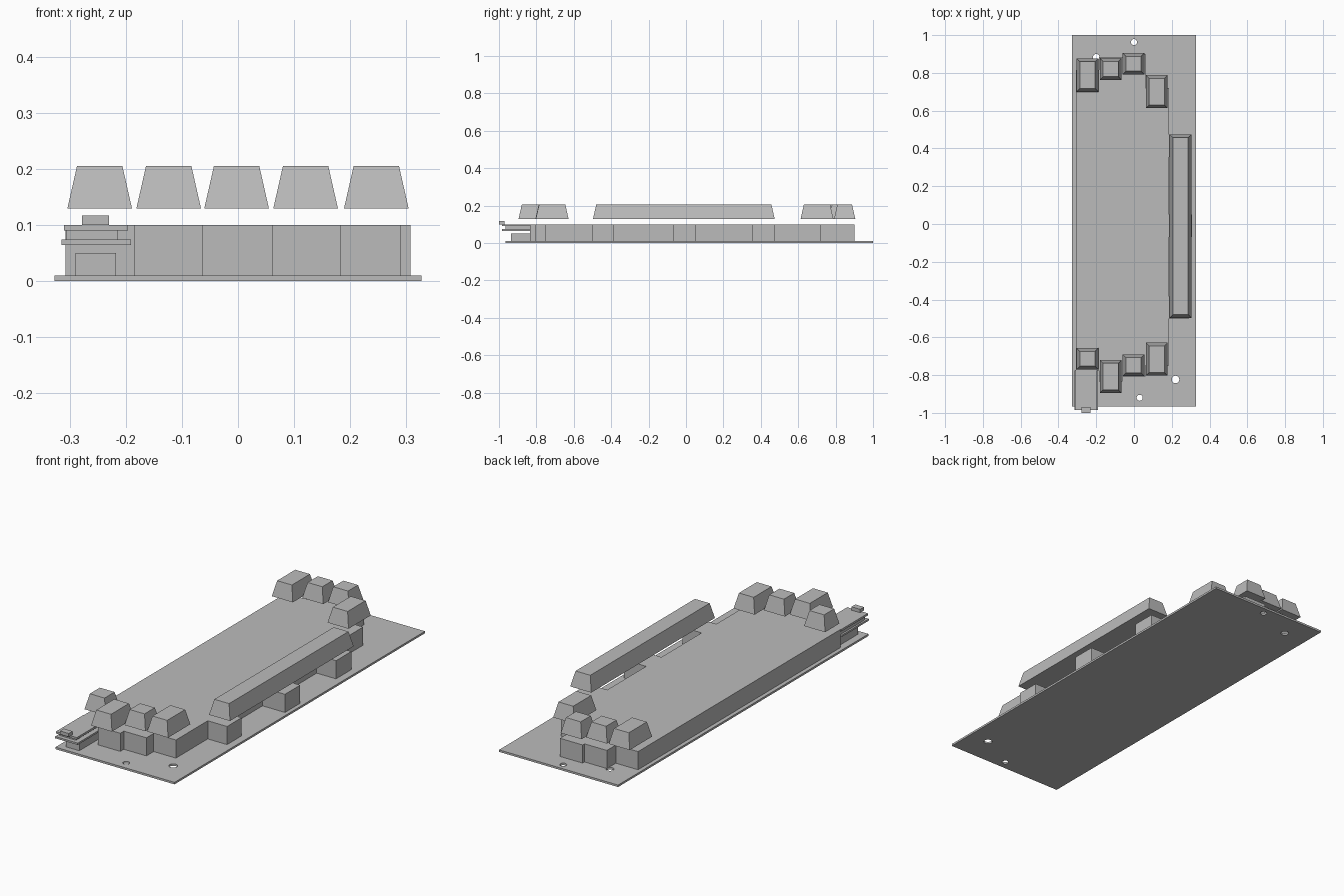
import bpy, bmesh, math

cube = bpy.data.objects.get("Cube")
if cube:
    bpy.data.objects.remove(cube, do_unlink=True)

grey = bpy.data.materials.new("light grey")
grey.use_nodes = True
grey.diffuse_color = (0.5, 0.5, 0.5, 1)
grey.node_tree.nodes["Principled BSDF"].inputs["Base Color"].default_value = (0.5, 0.5, 0.5, 1)


def finish(name, bm):
    bmesh.ops.recalc_face_normals(bm, faces=bm.faces)
    mesh = bpy.data.meshes.new(name)
    bm.to_mesh(mesh)
    bm.free()
    mesh.materials.append(grey)
    obj = bpy.data.objects.new(name, mesh)
    bpy.context.collection.objects.link(obj)
    return obj


def prism(name, outline, z0, z1):
    """Extrude a flat outline from z0 up to z1."""
    bm = bmesh.new()
    base = bm.faces.new([bm.verts.new((x, y, z0)) for x, y in outline])
    top = bmesh.ops.extrude_face_region(bm, geom=[base])["geom"]
    bmesh.ops.translate(bm, vec=(0, 0, z1 - z0),
                        verts=[v for v in top if isinstance(v, bmesh.types.BMVert)])
    return finish(name, bm)


def block(name, x0, x1, y0, y1, z0, z1, taper=0):
    """Box whose top face is inset by taper."""
    bm = bmesh.new()
    bmesh.ops.create_cube(bm, size=1)
    for v in bm.verts:
        t = taper if v.co.z > 0 else 0
        v.co = (x0 + t if v.co.x < 0 else x1 - t,
                y0 + t if v.co.y < 0 else y1 - t,
                z1 if v.co.z > 0 else z0)
    return finish(name, bm)


# Base plate with four screw holes
plate = block("base_plate", -0.327, 0.327, -0.965, 1.0, 0, 0.01)
for x, y, r in [(0, 0.963, 0.016), (-0.2, 0.882, 0.018),
                (0.22, -0.823, 0.02), (0.03, -0.92, 0.016)]:
    hole = prism("hole_cutter", [(x + r * math.cos(a * math.tau / 24),
                                  y + r * math.sin(a * math.tau / 24)) for a in range(24)],
                 -0.02, 0.03)
    hole.hide_render = True
    cut = plate.modifiers.new("hole", 'BOOLEAN')
    cut.object = hole
    cut.solver = 'EXACT'
    bpy.context.view_layer.objects.active = plate
    bpy.ops.object.modifier_apply(modifier=cut.name)
    bpy.data.objects.remove(hole, do_unlink=True)

# Body: four stepped columns, with three tabs along the +x side
edges = [-0.307, -0.185, -0.062, 0.062, 0.184]
front = [-0.775, -0.835, -0.807, -0.75]
back = [0.815, 0.885, 0.9, 0.72]
tabs = [(-0.5, -0.385, 0.29), (-0.07, 0.05, 0.307), (0.355, 0.475, 0.29)]
outline = []
for i, y in enumerate(front):
    outline += [(edges[i], y), (edges[i + 1], y)]
for y0, y1, x in tabs:
    outline += [(edges[-1], y0), (x, y0), (x, y1), (edges[-1], y1)]
for i, y in reversed(list(enumerate(back))):
    outline += [(edges[i + 1], y), (edges[i], y)]
prism("body", outline, 0.01, 0.1)

# Tapered keycaps floating above the body, one pair per column
starts = [-0.304, -0.181, -0.06, 0.063]
back_keys = [(0.7, 0.876), (0.763, 0.878), (0.792, 0.905), (0.613, 0.788)]
front_keys = [(-0.77, -0.657), (-0.895, -0.72), (-0.805, -0.69), (-0.803, -0.628)]
for i, x in enumerate(starts):
    for side, keys in (("back", back_keys), ("front", front_keys)):
        block(f"{side}_keycap_{i + 1}", x, x + 0.115, *keys[i], 0.13, 0.205, 0.017)
block("long_keycap", 0.189, 0.304, -0.497, 0.474, 0.13, 0.205, 0.017)

# Controller stack in the front corner
block("socket_block", -0.29, -0.217, -0.935, -0.775, 0.01, 0.05)
block("lower_board", -0.315, -0.191, -0.985, -0.775, 0.065, 0.074)
block("board_spacer", -0.306, -0.215, -0.965, -0.775, 0.074, 0.09)
block("upper_board", -0.31, -0.196, -0.985, -0.772, 0.09, 0.1)
block("cable_port", -0.278, -0.23, -1.0, -0.97, 0.1, 0.117)
